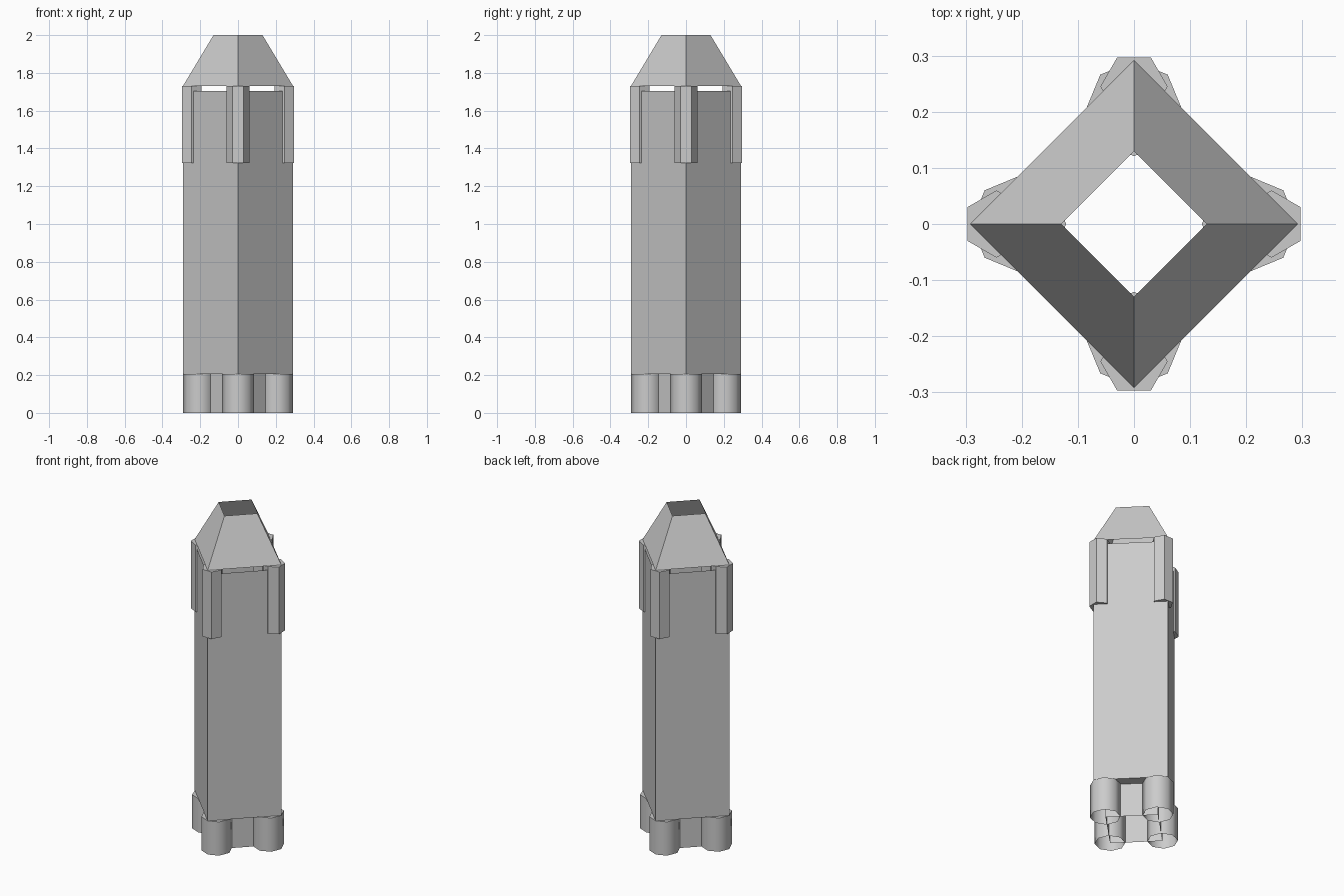
import bpy, bmesh
from math import pi, cos, sin

if "Cube" in bpy.data.objects:
    bpy.data.objects.remove(bpy.data.objects["Cube"])

def loft(name, sides, rings, centre=(0, 0), turn=0.0, cap_bottom=False, cap_top=False, smooth=False):
    """Stack of polygon rings (radius, z) skinned into a shell."""
    bm = bmesh.new()
    loops = [[bm.verts.new((centre[0] + r * cos(turn + 2 * pi * i / sides),
                            centre[1] + r * sin(turn + 2 * pi * i / sides), z))
              for i in range(sides)] for r, z in rings]
    for a, b in zip(loops, loops[1:]):
        for i in range(sides):
            j = (i + 1) % sides
            bm.faces.new((a[i], a[j], b[j], b[i])).smooth = smooth
    if cap_bottom:
        bm.faces.new(loops[0][::-1])
    if cap_top:
        bm.faces.new(loops[-1])
    mesh = bpy.data.meshes.new(name)
    bm.to_mesh(mesh)
    bm.free()
    obj = bpy.data.objects.new(name, mesh)
    bpy.context.collection.objects.link(obj)
    return obj

# Square open body with a narrower skirt below
loft("body", 4, [(0.205, 0), (0.205, 0.205), (0.292, 0.205), (0.292, 1.705)])

# Tapered open-topped nose, floating just above the body
loft("nose", 4, [(0.292, 1.73), (0.13, 2.0)])

# Engine tubes and hexagonal brackets on the four corners
for k in range(4):
    a = k * pi / 2
    c, s = cos(a), sin(a)
    loft(f"engine_tube_{k + 1}", 8, [(0.085, 0), (0.085, 0.205)],
         (0.206 * c, 0.206 * s), cap_top=True, smooth=True)
    loft(f"corner_bracket_{k + 1}", 6, [(0.06, 1.322), (0.06, 1.73)],
         (0.245 * c, 0.245 * s), turn=a + pi / 6, cap_bottom=True, cap_top=True)
